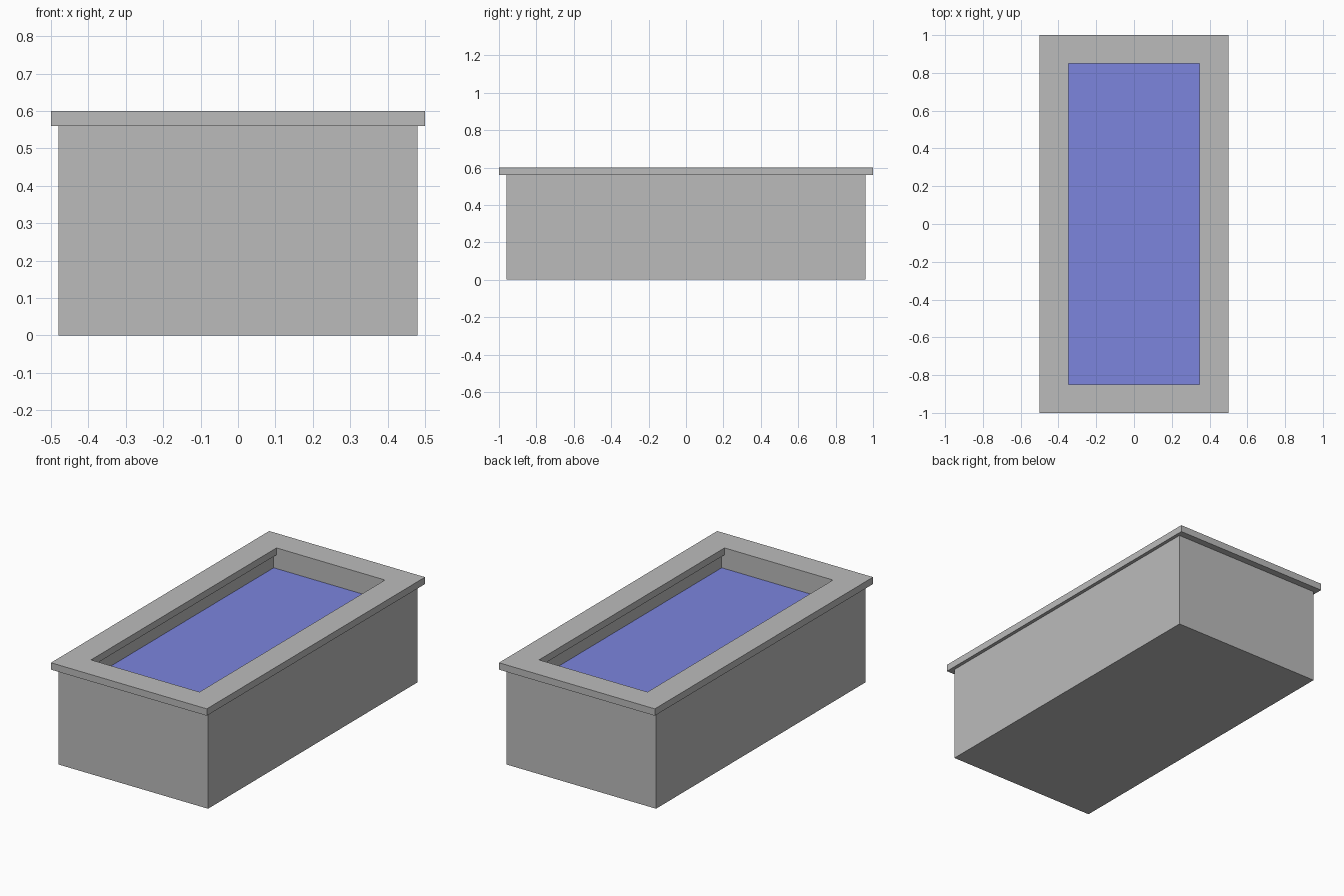
import bpy
import bmesh

cube = bpy.data.objects.get("Cube")
if cube:
    bpy.data.objects.remove(cube, do_unlink=True)


def make_material(name, rgb):
    mat = bpy.data.materials.new(name)
    mat.use_nodes = True
    color = (*rgb, 1.0)
    mat.diffuse_color = color
    mat.node_tree.nodes["Principled BSDF"].inputs["Base Color"].default_value = color
    return mat


def rect_shell(name, rings, mat, closed=False):
    """Skin a series of rectangles (half x, half y, z); loop round or cap the ends."""
    bm = bmesh.new()
    loops = [[bm.verts.new((sx * hx, sy * hy, z))
              for sx, sy in ((-1, -1), (1, -1), (1, 1), (-1, 1))]
             for hx, hy, z in rings]
    pairs = list(zip(loops, loops[1:]))
    if closed:
        pairs.append((loops[-1], loops[0]))
    else:
        bm.faces.new(loops[0])
        if len(loops) > 1:
            bm.faces.new(loops[-1])
    for a, b in pairs:
        for i in range(4):
            j = (i + 1) % 4
            bm.faces.new((a[i], a[j], b[j], b[i]))
    if len(loops) > 1:
        bmesh.ops.recalc_face_normals(bm, faces=bm.faces)
    mesh = bpy.data.meshes.new(name)
    bm.to_mesh(mesh)
    bm.free()
    mesh.materials.append(mat)
    obj = bpy.data.objects.new(name, mesh)
    bpy.context.collection.objects.link(obj)
    return obj


stone = make_material("grey stone", (0.5, 0.5, 0.5))
blue = make_material("water blue", (0.2, 0.235, 0.73))

RIM_Z, TOP_Z, WATER_Z, FLOOR_Z = 0.56, 0.60, 0.48, 0.10
OPEN_X, OPEN_Y = 0.348, 0.85
WALL_X = 0.366

# Hollow basin: outer walls, inner walls and floor
rect_shell("basin", [(0.48, 0.96, 0), (0.48, 0.96, RIM_Z),
                     (WALL_X, OPEN_Y, RIM_Z), (WALL_X, OPEN_Y, FLOOR_Z)], stone)

# Overhanging rim frame
rect_shell("rim", [(0.5, 1, RIM_Z), (0.5, 1, TOP_Z),
                   (OPEN_X, OPEN_Y, TOP_Z), (OPEN_X, OPEN_Y, RIM_Z)], stone, closed=True)

# Water surface
rect_shell("water", [(WALL_X, OPEN_Y, WATER_Z)], blue)
